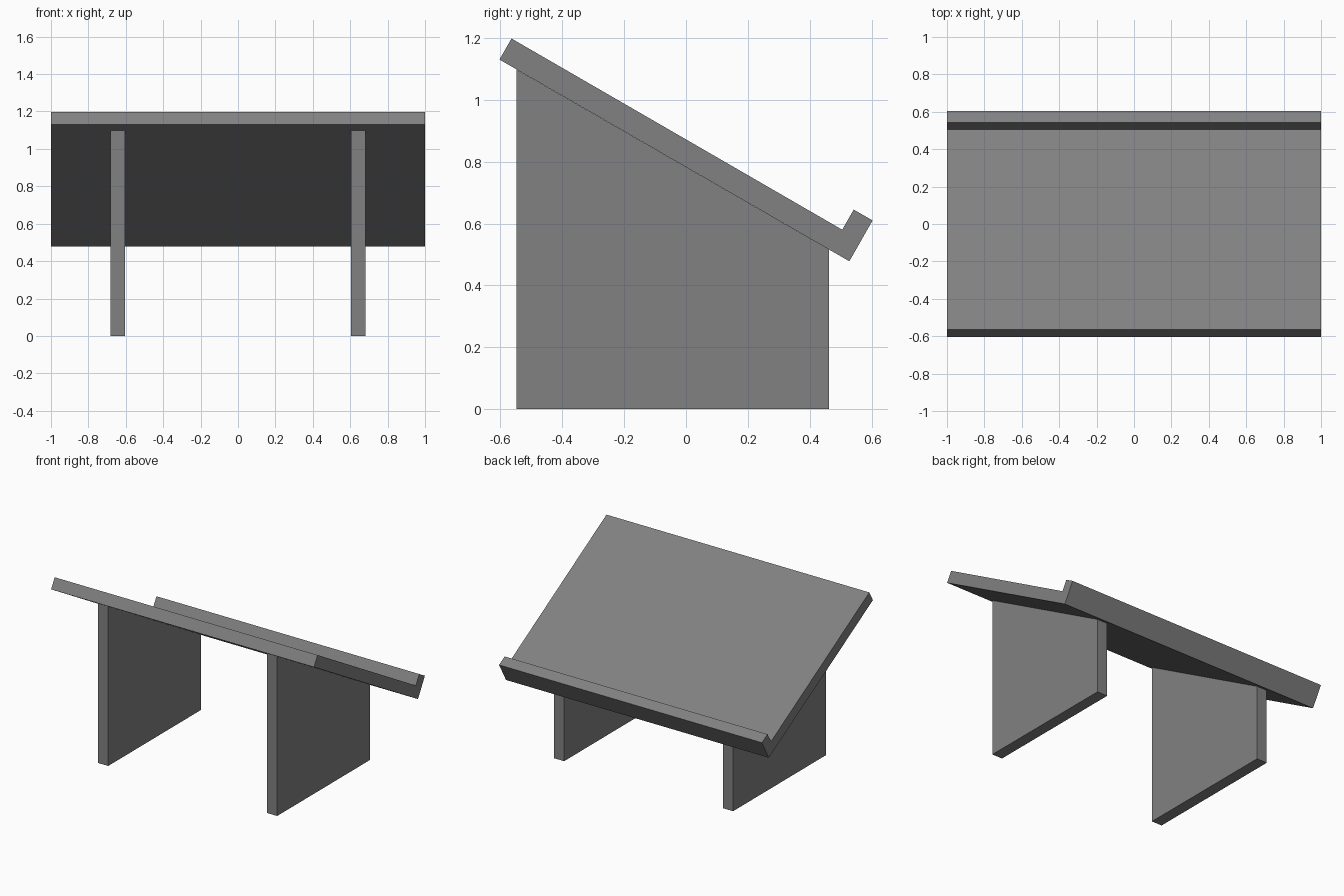
import bpy, bmesh

cube = bpy.data.objects.get("Cube")
if cube:
    bpy.data.objects.remove(cube, do_unlink=True)

grey = bpy.data.materials.new("plain grey")
grey.use_nodes = True
colour = (0.22, 0.22, 0.22, 1)
grey.diffuse_color = colour
grey.node_tree.nodes["Principled BSDF"].inputs["Base Color"].default_value = colour


def extrude_profile(name, profile, x_min, x_max):
    """Extrude a closed (y, z) outline along x."""
    bm = bmesh.new()
    face = bm.faces.new([bm.verts.new((x_min, y, z)) for y, z in profile])
    result = bmesh.ops.extrude_face_region(bm, geom=[face])
    verts = [v for v in result["geom"] if isinstance(v, bmesh.types.BMVert)]
    bmesh.ops.translate(bm, verts=verts, vec=(x_max - x_min, 0, 0))
    bmesh.ops.recalc_face_normals(bm, faces=bm.faces)
    mesh = bpy.data.meshes.new(name)
    bm.to_mesh(mesh)
    bm.free()
    mesh.materials.append(grey)
    obj = bpy.data.objects.new(name, mesh)
    bpy.context.collection.objects.link(obj)
    return obj


# Sloping board with a raised lip along its low edge
board = [(-0.603, 1.13), (-0.564, 1.198), (0.505, 0.58),
         (0.542, 0.645), (0.603, 0.61), (0.528, 0.478)]
extrude_profile("sloping_board", board, -1, 1)

# Upright side panels, cut to the slope of the board
panel = [(-0.548, 0), (0.462, 0), (0.462, 0.516), (-0.548, 1.098)]
extrude_profile("left_support", panel, 0.604, 0.682)
extrude_profile("right_support", panel, -0.682, -0.604)
